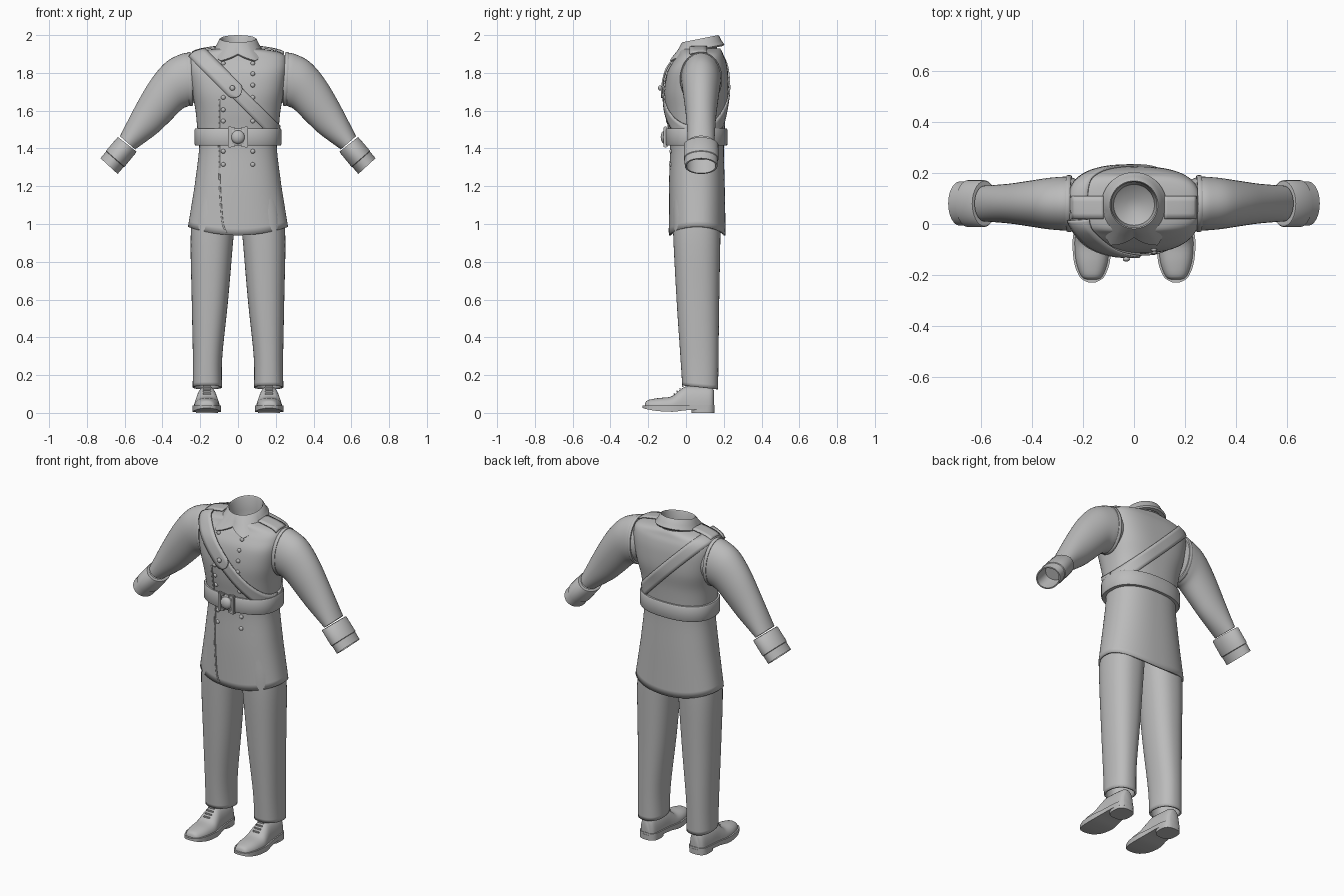
import bpy, bmesh, math
from mathutils import Vector
from mathutils.bvhtree import BVHTree

cube = bpy.data.objects.get("Cube")
if cube:
    bpy.data.objects.remove(cube, do_unlink=True)

TAU = 2 * math.pi
grey = bpy.data.materials.new("uniform_grey")
grey.use_nodes = True
grey.diffuse_color = (0.5, 0.5, 0.5, 1)
grey.node_tree.nodes["Principled BSDF"].inputs["Base Color"].default_value = (0.5, 0.5, 0.5, 1)
parts = []


def finish(name, bm):
    bmesh.ops.recalc_face_normals(bm, faces=bm.faces)
    mesh = bpy.data.meshes.new(name)
    bm.to_mesh(mesh)
    bm.free()
    mesh.materials.append(grey)
    obj = bpy.data.objects.new(name, mesh)
    bpy.context.collection.objects.link(obj)
    parts.append(obj)
    return obj


def loft(name, rings, closed=True, caps=(False, False), thick=0, offset=-1):
    """Skin a list of equal point rows, optionally capped or thickened."""
    bm = bmesh.new()
    rows = [[bm.verts.new(p) for p in ring] for ring in rings]
    n = len(rows[0])
    for a, b in zip(rows, rows[1:]):
        for i in range(n if closed else n - 1):
            j = (i + 1) % n
            bm.faces.new((a[i], a[j], b[j], b[i]))
    for row, cap in ((rows[0], caps[0]), (rows[-1], caps[1])):
        if cap:
            bm.faces.new(row)
    obj = finish(name, bm)
    if thick:
        mod = obj.modifiers.new("thickness", "SOLIDIFY")
        mod.thickness, mod.offset = thick, offset
    return obj


def box(name, centre, size):
    bm = bmesh.new()
    bmesh.ops.create_cube(bm, size=1)
    bmesh.ops.scale(bm, vec=size, verts=bm.verts)
    bmesh.ops.translate(bm, vec=centre, verts=bm.verts)
    bmesh.ops.bevel(bm, geom=bm.edges[:], offset=min(size) * 0.2, segments=2, affect="EDGES")
    return finish(name, bm)


def stud(name, centre, radius, depth):
    bm = bmesh.new()
    bmesh.ops.create_uvsphere(bm, u_segments=20, v_segments=10, radius=1)
    bmesh.ops.scale(bm, vec=(radius, depth, radius), verts=bm.verts)
    bmesh.ops.translate(bm, vec=centre, verts=bm.verts)
    return finish(name, bm)


def oval(a, yf, yb, n, count=64, cx=0):
    """Rounded-box outline as (x, y) pairs."""
    out = []
    for i in range(count):
        c, s = math.cos(TAU * i / count), math.sin(TAU * i / count)
        x = math.copysign(abs(c) ** (2 / n), c) * a
        y = math.copysign(abs(s) ** (2 / n), s) * (yb - yf) / 2
        out.append((cx + x, (yf + yb) / 2 + y))
    return out


def smooth(table, steps):
    """Smoothly resample the rows of a table."""
    out = []
    for i in range(len(table) - 1):
        quad = [table[max(0, min(len(table) - 1, i + k))] for k in (-1, 0, 1, 2)]
        for s in range(steps):
            t = s / steps
            out.append([b + 0.5 * t * (c - a + t * (2*a - 5*b + 4*c - d + t * (3*(b - c) + d - a)))
                        for a, b, c, d in zip(*quad)])
    return out + [list(table[-1])]


# Coat: height, half width, front, back, squareness
coat_table = [(0.94, .265, -.09, .21, 2.4), (1.2, .23, -.09, .205, 2.4), (1.4, .206, -.085, .2, 2.4),
              (1.5, .215, -.095, .205, 2.4), (1.6, .225, -.11, .212, 2.5), (1.7, .243, -.115, .225, 2.8),
              (1.8, .258, -.10, .222, 3), (1.86, .26, -.068, .212, 3), (1.895, .246, -.042, .198, 3),
              (1.915, .2, -.035, .19, 2.5), (1.93, .11, -.03, .18, 2)]
rings = []
for z, a, yf, yb, n in smooth(coat_table, 5):
    lift = 0.045 * max(0, (1.2 - z) / 0.26)
    rings.append([(x, y, z + lift * (x / a) ** 2) for x, y in oval(a, yf, yb, n, 96)])
coat = loft("coat", rings, thick=0.01)
tree = BVHTree.FromPolygons([v.co.copy() for v in coat.data.vertices],
                            [tuple(p.vertices) for p in coat.data.polygons])


def front(x, z, gap=0.0):
    hit = tree.ray_cast(Vector((x, -1, z)), Vector((0, 1, 0)))[0]
    return Vector((x, (hit.y if hit else 0) - gap, z))


# Belt
rings = [[(x, y, z) for x, y in oval(.212 + g, -.09 - g, .202 + g, 2.4, 96)]
         for g, z in ((-.01, 1.415), (.014, 1.415), (.018, 1.422), (.018, 1.498), (.014, 1.505), (-.01, 1.505))]
loft("belt", rings)

# Buckle
for side in (-1, 1):
    box("buckle_plate", (side * .043, -.109, 1.46), (.022, .02, .112))
    for dz in (-.045, .045):
        box("buckle_tab", (side * .03, -.109, 1.46 + dz), (.03, .018, .016))
stud("buckle_boss", (0, -.112, 1.46), .036, .022)


# Shoulder strap wraps the chest along a slanted plane
along, across = Vector((1, 0, -1)).normalized(), Vector((1, 0, 1)).normalized()


def band(name, start, end, half, gap, round_end=False, steps=72):
    rows = []
    for i in range(steps + 1):
        t = i / steps
        ang = math.radians(start + (end - start) * t)
        d = along * math.cos(ang) - Vector((0, 1, 0)) * math.sin(ang)
        w = half
        if round_end and t > 0.85:
            w *= math.sqrt(max(0.02, 1 - ((t - 0.85) / 0.15) ** 2))
        row = []
        for k in range(-2, 3):
            o = Vector((0, .06, 1.69)) + across * w * k / 2
            hit = tree.ray_cast(o, d)[0]
            row.append((hit or o + d * .25) + d * gap)
        rows.append(row)
    return loft(name, rows, closed=False, thick=.008, offset=0)


band("cross_strap", 0, 360, .036, .005)
band("strap_tongue", 172, 86, .045, .014, True, 48)
stud("strap_stud", front(-.03, 1.72, .024), .014, .01)

# Collar: standing neck band folding over into two points
def collar_ring(r, z, flap=0):
    ring = []
    for i in range(96):
        a = TAU * i / 96
        deg = abs((math.degrees(a) + 180) % 360 - 180)
        g = deg / 30 if deg < 30 else max(0, 1 - (deg - 30) / 45)
        rr = r + .055 * g * flap
        y = .075 - rr * math.cos(a)
        ring.append((rr * math.sin(a), y, z + .2 * (y - .075) - .03 * g * flap))
    return ring


loft("collar", [collar_ring(*c) for c in ((.03, 1.80), (.08, 1.83), (.088, 1.9), (.089, 1.972), (.094, 1.981),
                                         (.1, 1.976), (.112, 1.95, .4), (.128, 1.926, 1), (.122, 1.918, .95),
                                         (.1, 1.92, .4))], caps=(True, False))

# Coat opening edge
edge = [(-.1, 1.66), (-.1, 1.52), (-.1, 1.4), (-.098, 1.25), (-.09, 1.1), (-.08, 1.0), (-.062, .955)]
loft("coat_opening", [[front(x + w, z, .002) for w in (-.004, .004)] for x, z in smooth(edge, 5)],
     closed=False, thick=.004, offset=0)

# Two button columns
for x in (-.078, .078):
    for z in (1.85, 1.795, 1.735, 1.67, 1.605, 1.545, 1.385, 1.315):
        if x < 0 and 1.7 < z < 1.8:
            continue
        stud("coat_button", front(x, z), .012, .009)


def arm_ring(side, tx, tz, bx, bz, hy, k=1.0):
    """Oval across the arm, from its top edge to its bottom edge."""
    c = Vector(((tx + bx) / 2, .08, (tz + bz) / 2))
    h = Vector(((tx - bx) / 2, 0, (tz - bz) / 2))
    pts = [c + (h * math.cos(TAU * i / 40) + Vector((0, hy, 0)) * math.sin(TAU * i / 40)) * k for i in range(40)]
    return [(p.x * side, p.y, p.z) for p in pts]


arm_table = [(.262, 1.905, .247, 1.63, .106), (.3, 1.9, .268, 1.622, .105), (.38, 1.858, .3, 1.605, .1),
             (.46, 1.765, .365, 1.54, .089), (.54, 1.63, .435, 1.475, .078), (.625, 1.465, .545, 1.395, .07)]
cuff_start, cuff_end = (.635, 1.46, .537, 1.383), (.73, 1.35, .635, 1.263)
leg_table = [(.125, .085, .24, -.02, .17), (.3, .083, .239, -.03, .172), (.6, .052, .245, -.05, .176),
             (.95, .022, .25, -.068, .182), (1.15, 0, .225, -.07, .18)]
upper_table = [(-.218, .02, .045), (-.205, .042, .066), (-.15, .062, .078), (-.08, .068, .086),
               (-.04, .064, .115), (0, .058, .14), (.07, .054, .14), (.13, .046, .135), (.147, .028, .12)]
sole_table = [(-.23, .012, .026, .04), (-.218, .036, .022, .04), (-.2, .052, .018, .04), (-.15, .07, .01, .04),
              (-.07, .076, .006, .038), (0, .066, .014, .04), (.08, .06, .018, .042), (.13, .052, .018, .042),
              (.15, .03, .018, .042)]

for side, tag in ((1, "left_"), (-1, "right_")):
    # Sleeve with a raised armhole seam
    loft(tag + "sleeve", [arm_ring(side, .21, 1.86, .21, 1.67, .09)]
         + [arm_ring(side, *r) for r in smooth(arm_table, 5)])
    loft(tag + "armhole_seam", [arm_ring(side, .25 + d, 1.905, .238 + d, 1.63, .107, k)
                                for d, k in ((0, .9), (0, 1.02), (.006, 1.045), (.014, 1.045), (.02, 1.02), (.02, .9))])

    # Cuff, stepped and hollow
    rings = []
    for t, k in ((0, .75), (0, .98), (.03, 1.02), (.66, 1.02), (.68, .97), (1, .96), (1, .86), (.4, .84)):
        mix = [a + (b - a) * t for a, b in zip(cuff_start, cuff_end)]
        rings.append(arm_ring(side, *mix, .09, k))
    loft(tag + "cuff", rings, caps=(False, True))

    # Trouser leg with a lifted front hem
    rings = []
    for z, xin, xout, yf, yb in smooth(leg_table, 5):
        lift = .02 * max(0, 1 - (z - .125) / .15)
        rings.append([(side * x, y, z + lift * (yb - y) / (yb - yf))
                      for x, y in oval((xout - xin) / 2, yf, yb, 2.3, 48, (xin + xout) / 2)])
    loft(tag + "trouser_leg", rings, caps=(False, True), thick=.01)

    # Shoe upper, sole, heel and laces
    cx = side * .165
    rings = []
    for y, hw, top in smooth(upper_table, 4):
        rings.append([(cx + x, y, z) for x, z in oval(hw, .03 - (top - .03), top, 2.4, 32) if z >= .0299])
    loft(tag + "shoe_upper", rings, caps=(True, True))
    loft(tag + "shoe_sole", [[(cx + sx * hw, y, z) for sx, z in ((-1, lo), (1, lo), (1, hi), (-1, hi))]
                             for y, hw, lo, hi in smooth(sole_table, 4)], caps=(True, True))
    heel = oval(.058, .03, .152, 2.8, 32, cx)
    loft(tag + "shoe_heel", [[(x, y, z) for x, y in heel] for z in (0, .03)], caps=(True, True))
    for i in range(4):
        box(tag + "lace", (cx, -.062 + i * .015, .101 + i * .013), (.042, .007, .008))

    # Shoulder tab
    rows = []
    for i in range(13):
        x = side * (.12 + .122 * i / 12)
        row = []
        for k in range(-2, 3):
            y = .065 + .045 * k / 2
            hit = tree.ray_cast(Vector((x, y, 3)), Vector((0, 0, -1)))[0]
            row.append((x, y, (hit.z if hit else 1.89) + .01))
        rows.append(row)
    loft(tag + "shoulder_tab", rows, closed=False, thick=.009, offset=0)

# Smooth shading with crisp folds
bpy.ops.object.select_all(action="DESELECT")
for obj in parts:
    obj.select_set(True)
bpy.context.view_layer.objects.active = coat
bpy.ops.object.shade_smooth_by_angle(angle=math.radians(40))
